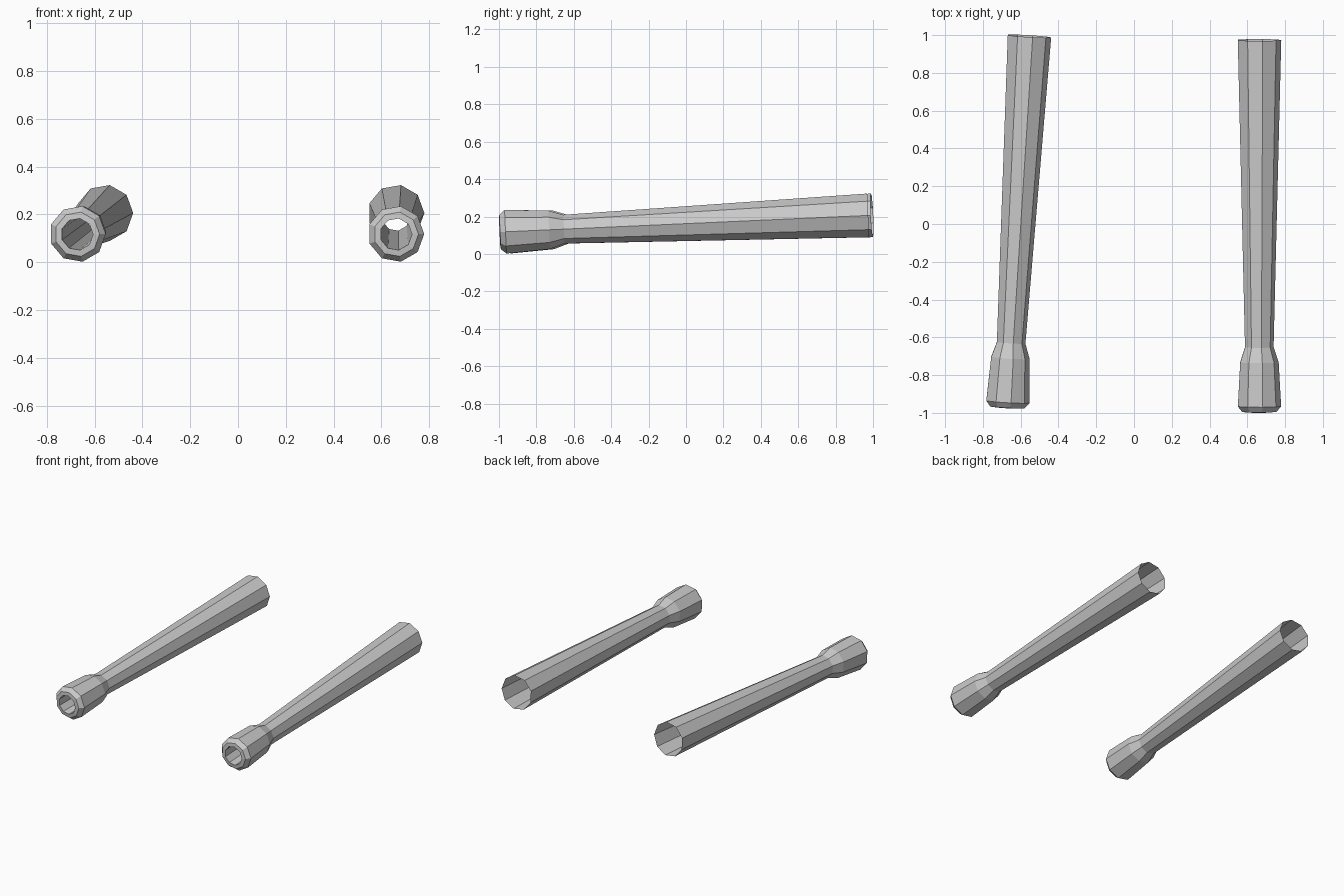
import bpy, bmesh, math
from mathutils import Vector

if "Cube" in bpy.data.objects:
    bpy.data.objects.remove(bpy.data.objects["Cube"])

SIDES = 9

# (distance along the axis, radius): rear opening -> neck -> flared muzzle -> bore
PROFILE = [(1.973, 0.1186), (0.345, 0.078), (0.265, 0.105), (0.032, 0.118),
           (0.003, 0.094), (0.0, 0.067), (1.6, 0.058)]


def barrel(name, front, back):
    """Flat-faced open tube lathed around the line from front to back."""
    front, back = Vector(front), Vector(back)
    axis = (back - front).normalized()
    side = axis.cross(Vector((0, 0, 1))).normalized()
    up = side.cross(axis)
    bm = bmesh.new()
    rings = []
    for dist, r in PROFILE:
        c = front + axis * dist
        rings.append([bm.verts.new(c + side * (r * math.cos(a)) + up * (r * math.sin(a)))
                      for a in (2 * math.pi * i / SIDES for i in range(SIDES))])
    for a, b in zip(rings, rings[1:]):
        for i in range(SIDES):
            j = (i + 1) % SIDES
            bm.faces.new((a[i], a[j], b[j], b[i]))
    mesh = bpy.data.meshes.new(name)
    bm.to_mesh(mesh)
    bm.free()
    obj = bpy.data.objects.new(name, mesh)
    bpy.context.collection.objects.link(obj)
    return obj


# Straight right barrel and the left barrel that angles inward to the rear
barrel("right_barrel", (0.661, -0.997, 0.117), (0.661, 0.974, 0.206))
barrel("left_barrel", (-0.673, -0.973, 0.117), (-0.557, 0.993, 0.206))
